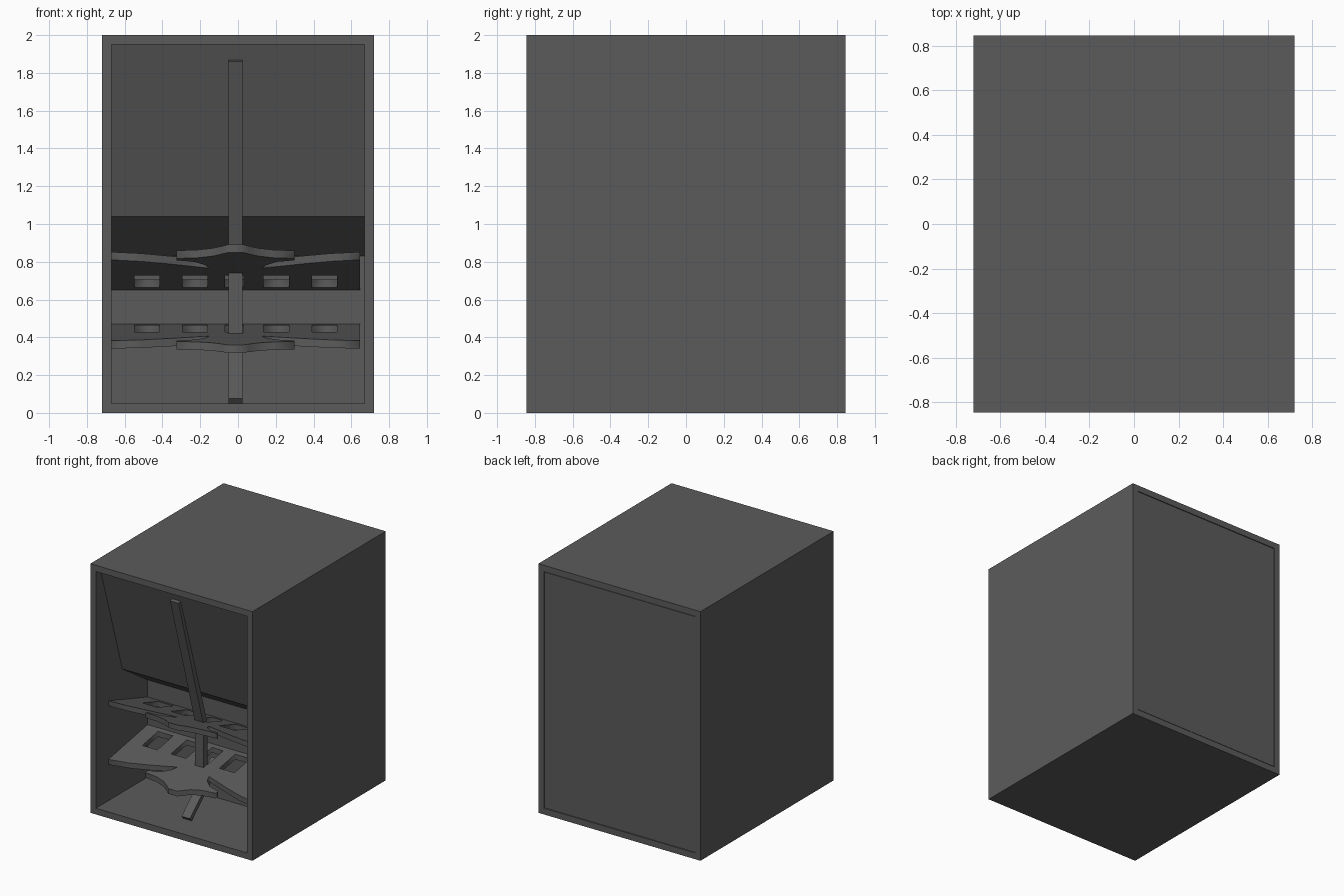
import bpy, bmesh, math
from mathutils import Vector

if "Cube" in bpy.data.objects:
    bpy.data.objects.remove(bpy.data.objects["Cube"])

grey = bpy.data.materials.new("dark_grey")
grey.diffuse_color = (0.105, 0.105, 0.105, 1)
grey.use_nodes = True
grey.node_tree.nodes["Principled BSDF"].inputs["Base Color"].default_value = grey.diffuse_color
CX = -0.0125          # centre of the inner assembly
Y0 = -0.687           # front edge of the baffles at the side walls


def finish(name, mesh):
    mesh.materials.clear()
    mesh.materials.append(grey)
    ob = bpy.data.objects.new(name, mesh)
    bpy.context.collection.objects.link(ob)
    return ob


def from_bmesh(name, bm):
    bmesh.ops.recalc_face_normals(bm, faces=bm.faces[:])
    me = bpy.data.meshes.new(name)
    bm.to_mesh(me)
    bm.free()
    return finish(name, me)


def slab(name, profile, x0, x1):
    """Side profile of (y, z) points extruded across x."""
    bm = bmesh.new()
    face = bm.faces.new([bm.verts.new((x0, y, z)) for y, z in profile])
    ext = bmesh.ops.extrude_face_region(bm, geom=[face])
    verts = [v for v in ext["geom"] if isinstance(v, bmesh.types.BMVert)]
    bmesh.ops.translate(bm, verts=verts, vec=(x1 - x0, 0, 0))
    return from_bmesh(name, bm)


def bar(name, a, b, depth, x0, x1):
    """Panel whose front runs from a to b, given depth behind it."""
    d = (Vector(b) - Vector(a)).normalized()
    n = Vector((-d.y, d.x))
    if n.x < 0:
        n = -n
    n *= depth
    return slab(name, [a, b, (b[0] + n.x, b[1] + n.y), (a[0] + n.x, a[1] + n.y)], x0, x1)


def rect(x0, x1, y0, y1):
    return [(x0, y0), (x1, y0), (x1, y1), (x0, y1)]


def sloped_plate(name, outline, holes, z0, slope, thick):
    """Filled outline with holes, sheared so it rises or falls with y."""
    cu = bpy.data.curves.new(name, "CURVE")
    cu.dimensions, cu.fill_mode, cu.extrude = "2D", "BOTH", thick / 2
    for loop in [outline] + holes:
        sp = cu.splines.new("POLY")
        sp.points.add(len(loop) - 1)
        for p, (x, y) in zip(sp.points, loop):
            p.co = (x, y, 0, 1)
        sp.use_cyclic_u = True
    tmp = bpy.data.objects.new(name + "_curve", cu)
    bpy.context.collection.objects.link(tmp)
    dg = bpy.context.evaluated_depsgraph_get()
    me = bpy.data.meshes.new_from_object(tmp.evaluated_get(dg))
    bpy.data.objects.remove(tmp)
    for v in me.vertices:
        v.co.z += z0 + thick / 2 + slope * (v.co.y - Y0)
    bm = bmesh.new()
    bm.from_mesh(me)
    bmesh.ops.remove_doubles(bm, verts=bm.verts[:], dist=0.0005)
    return from_bmesh(name, bm)


# Cabinet shell: a tube open at the front and back
bm = bmesh.new()
bmesh.ops.create_cube(bm, size=1)
for v in bm.verts:
    v.co = (v.co.x * 1.44, v.co.y * 1.69, v.co.z * 2 + 1)
ends = [f for f in bm.faces if abs(f.normal.y) > 0.9]
bmesh.ops.inset_individual(bm, faces=ends, thickness=0.05, use_even_offset=True)
rims = [e for f in ends for e in f.edges]
bmesh.ops.delete(bm, geom=ends, context="FACES_ONLY")
bmesh.ops.bridge_loops(bm, edges=rims)
from_bmesh("cabinet_shell", bm)

# Rear panel with a hairline gap round its edge
slab("rear_panel", [(0.795, 0.054), (0.843, 0.054), (0.843, 1.946), (0.795, 1.946)],
     -0.67, 0.666)

# Horn mouth panels and the inner wall behind the baffles
bar("upper_front_panel", (-0.79, 1.95), (-0.51, 1.04), 0.05, -0.67, 0.67)
bar("throat_ceiling", (-0.51, 1.04), (-0.19, 0.83), 0.05, -0.67, 0.67)
slab("inner_wall", [(-0.19, 0.05), (-0.14, 0.05), (-0.14, 0.86), (-0.19, 0.86)],
     -0.67, 0.67)

# Baffle outline: right half, from the rear corner round to the centre prong
half = [(0.6575, -0.19), (0.6575, Y0), (0.5, -0.662), (0.35, -0.62), (0.23, -0.58),
        (0.14, -0.55), (0.16, -0.60), (0.22, -0.655), (0.3125, -0.68),
        (0.3125, -0.71), (0.2, -0.722), (0.12, -0.75), (0.07, -0.785), (0.04, -0.81)]
outline = [(CX + x, y) for x, y in half] + [(CX - x, y) for x, y in reversed(half)]
slots = [rect(c - w, c + w, -0.43, -0.23) for c, w in
         [(-0.482, 0.067), (-0.228, 0.067), (-0.02, 0.05), (0.203, 0.067), (0.458, 0.067)]]
sloped_plate("upper_baffle", outline, slots, 0.81, -0.32, 0.042)
sloped_plate("lower_baffle", outline, slots, 0.34, 0.18, 0.042)

# Centre braces
bx = (-0.05, 0.025)
bar("upper_brace", (-0.79, 1.86), (-0.475, 0.77), 0.045, *bx)
slab("middle_brace", [(-0.475, 0.42), (-0.425, 0.42), (-0.425, 0.74), (-0.475, 0.74)], *bx)
bar("lower_brace", (-0.645, 0.075), (-0.27, 0.41), 0.035, *bx)
